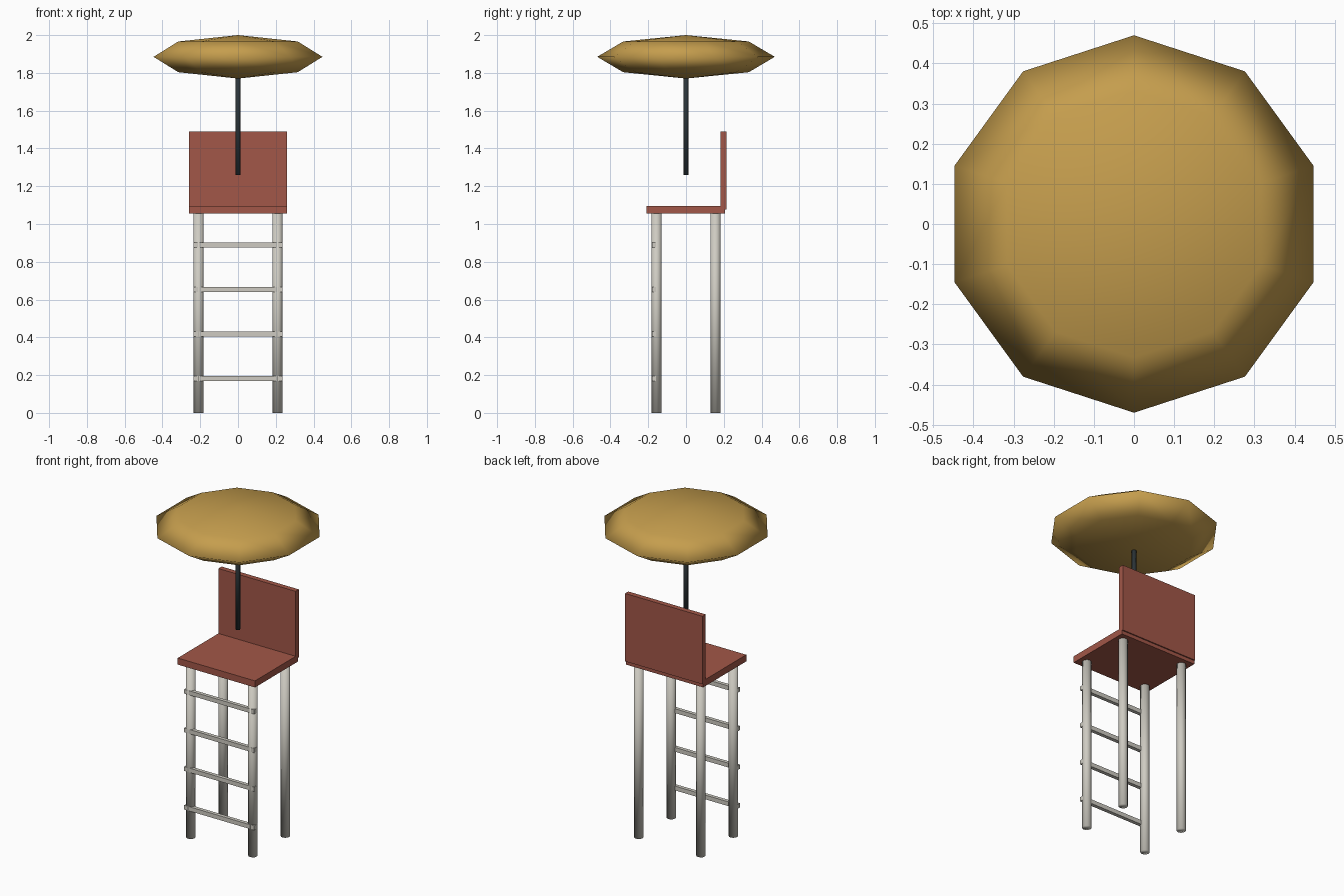
import bpy
from math import pi

# Remove the default cube
cube = bpy.data.objects.get("Cube")
if cube:
    bpy.data.objects.remove(cube, do_unlink=True)


def material(name, rgb):
    mat = bpy.data.materials.new(name)
    mat.use_nodes = True
    mat.diffuse_color = (*rgb, 1)
    mat.node_tree.nodes["Principled BSDF"].inputs["Base Color"].default_value = (*rgb, 1)
    return mat


red = material("brick_red", (0.36, 0.095, 0.065))
grey = material("warm_grey", (0.62, 0.60, 0.54))
gold = material("canopy_gold", (0.56, 0.34, 0.075))
slate = material("dark_slate", (0.025, 0.035, 0.04))


def finish(name, mat, smooth=False):
    obj = bpy.context.object
    obj.name = name
    obj.data.materials.append(mat)
    bpy.ops.object.transform_apply(location=False, rotation=True, scale=True)
    if smooth:
        bpy.ops.object.shade_smooth()
    return obj


def box(name, mat, low, high):
    centre = [(a + b) / 2 for a, b in zip(low, high)]
    size = [b - a for a, b in zip(low, high)]
    bpy.ops.mesh.primitive_cube_add(size=1, location=centre)
    bpy.context.object.scale = size
    return finish(name, mat)


def post(name, mat, x, y, z0, z1, radius, sides):
    bpy.ops.mesh.primitive_cylinder_add(
        vertices=sides, radius=radius, depth=z1 - z0, location=(x, y, (z0 + z1) / 2))
    return finish(name, mat, smooth=True)


# Seat and backrest
box("seat", red, (-0.26, -0.208, 1.055), (0.26, 0.207, 1.095))
box("backrest", red, (-0.26, 0.183, 1.077), (0.26, 0.214, 1.49))

# Four legs
for depth, y in (("front", -0.156), ("back", 0.156)):
    for side, x in (("left", 0.209), ("right", -0.209)):
        post(f"{depth}_{side}_leg", grey, x, y, 0, 1.055, 0.026, 12)

# Ladder rungs between the front legs
for i in range(4):
    z = 0.183 + 0.235 * i
    box(f"rung_{i + 1}", grey, (-0.235, -0.181, z - 0.013), (0.235, -0.159, z + 0.013))

# Canopy pole
post("canopy_pole", slate, 0, 0, 1.26, 1.9, 0.013, 8)

# Ten-sided canopy
bpy.ops.mesh.primitive_uv_sphere_add(segments=10, ring_count=4, radius=1, location=(0, 0, 1.885))
bpy.context.object.scale = (0.47, 0.47, 0.115)
finish("canopy", gold, smooth=True)
